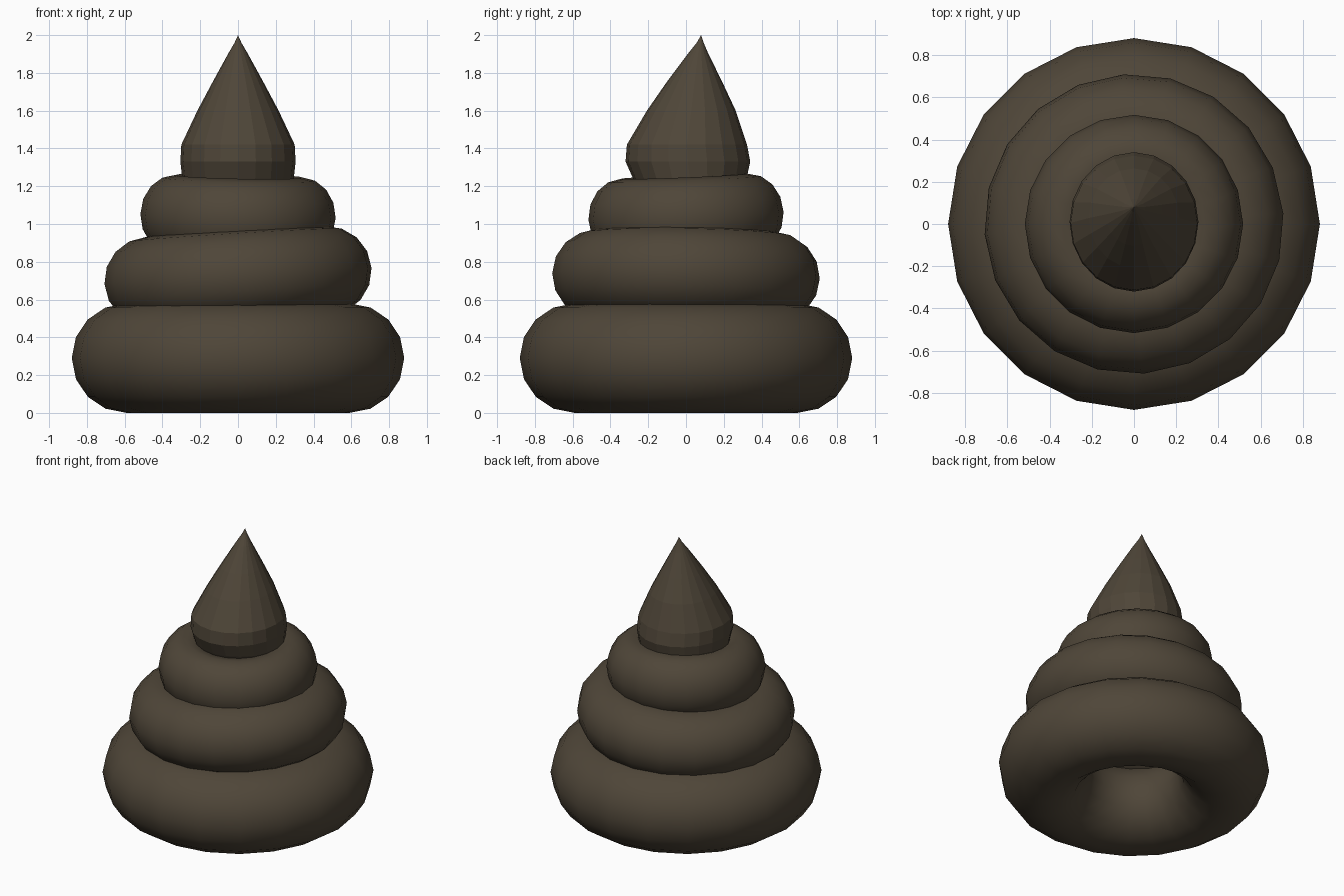
import bpy, bmesh, math

if "Cube" in bpy.data.objects:
    bpy.data.objects.remove(bpy.data.objects["Cube"])

brown = bpy.data.materials.new("dark brown")
brown.diffuse_color = (0.078, 0.061, 0.040, 1)
brown.use_nodes = True
brown.node_tree.nodes["Principled BSDF"].inputs["Base Color"].default_value = brown.diffuse_color


def coil(name, major, minor, height, z, tilt=(0, 0, 0), sides=20):
    """Rounded ring; height is half of its vertical thickness."""
    bpy.ops.mesh.primitive_torus_add(
        major_segments=sides, minor_segments=16, major_radius=major,
        minor_radius=minor, location=(0, 0, z), rotation=tilt)
    ob = bpy.context.object
    ob.name = name
    ob.scale.z = height / minor
    ob.data.materials.append(brown)
    bpy.ops.object.shade_smooth()
    return ob


# stacked coils, the upper ones slightly tilted
coil("bottom_coil", 0.59, 0.29, 0.29, 0.29)
coil("middle_coil", 0.475, 0.235, 0.235, 0.725, (-0.02, -0.06, math.radians(4)))
coil("upper_coil", 0.335, 0.182, 0.21, 1.043, (0.04, 0.02, 0))

# pointed tip: rings of (z, y centre, x radius, y radius) leaning backwards
rings = [(1.10, 0.01, 0.22, 0.22), (1.24, 0.02, 0.295, 0.30),
         (1.33, 0.01, 0.305, 0.33), (1.42, 0.005, 0.30, 0.318),
         (1.60, 0.028, 0.215, 0.235), (1.75, 0.045, 0.135, 0.148),
         (1.90, 0.064, 0.053, 0.055), (1.96, 0.075, 0.018, 0.018)]
SIDES = 20
bm = bmesh.new()
loops = []
for z, cy, rx, ry in rings:
    loops.append([bm.verts.new((rx * math.cos(a), cy + ry * math.sin(a), z))
                  for a in (2 * math.pi * i / SIDES for i in range(SIDES))])
for lo, hi in zip(loops, loops[1:]):
    for i in range(SIDES):
        j = (i + 1) % SIDES
        bm.faces.new((lo[i], lo[j], hi[j], hi[i]))
peak = bm.verts.new((0, 0.08, 2.0))
for i in range(SIDES):
    bm.faces.new((loops[-1][i], loops[-1][(i + 1) % SIDES], peak))
bm.faces.new(loops[0][::-1])
mesh = bpy.data.meshes.new("pointed_tip")
bm.to_mesh(mesh)
bm.free()
mesh.materials.append(brown)
tip = bpy.data.objects.new("pointed_tip", mesh)
bpy.context.collection.objects.link(tip)
